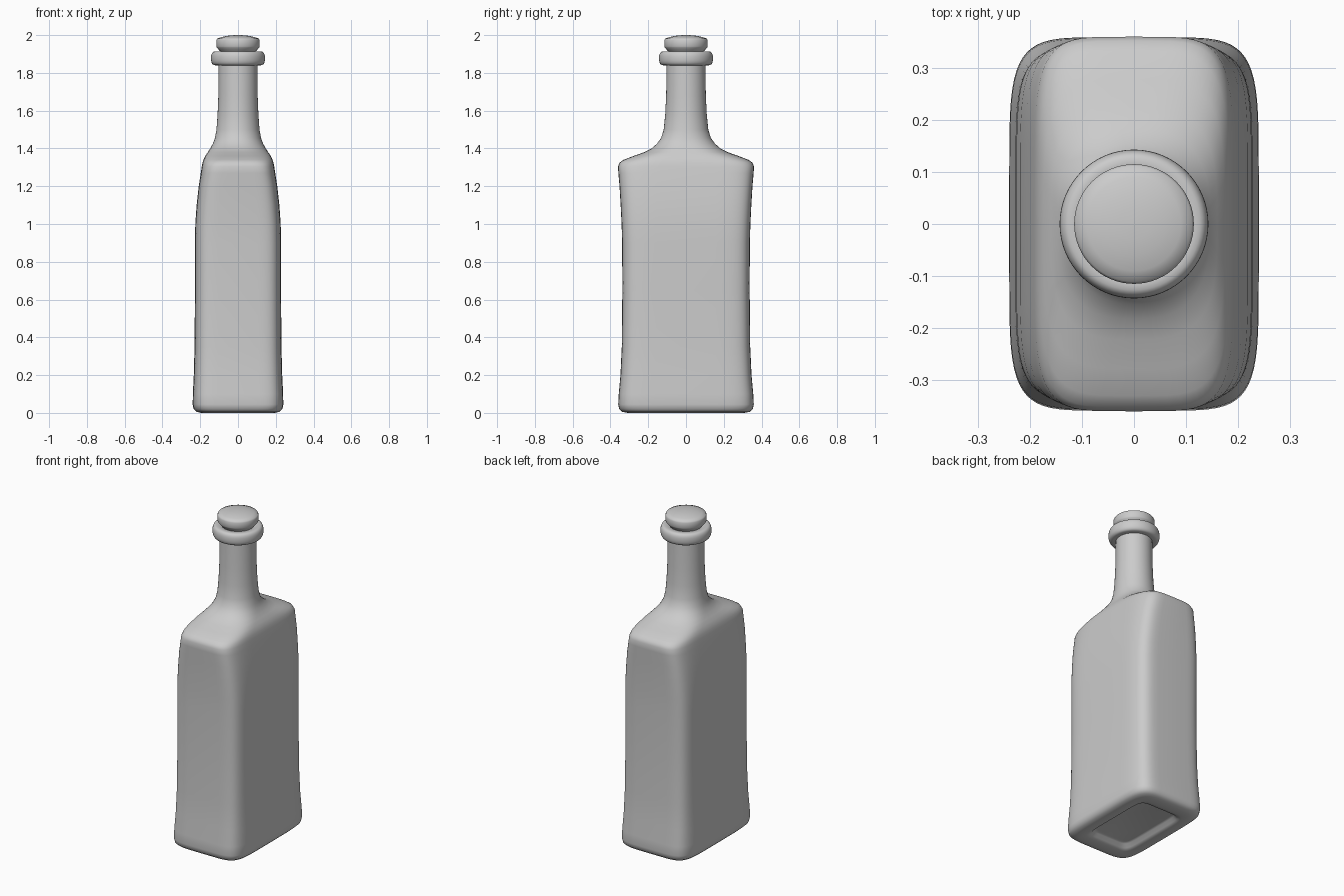
import bpy, bmesh, math

SEG = 64


def spow(v, p):
    return math.copysign(abs(v) ** p, v)


def loft(name, rows, angle=40):
    """Skin superellipse sections (z, half x, half y, exponent), capped at both ends."""
    bm = bmesh.new()
    rings = []
    for z, a, b, n in rows:
        ring = []
        for i in range(SEG):
            t = 2 * math.pi * i / SEG
            ring.append(bm.verts.new((a * spow(math.cos(t), 2 / n),
                                      b * spow(math.sin(t), 2 / n), z)))
        rings.append(ring)
    for lo, hi in zip(rings, rings[1:]):
        for i in range(SEG):
            j = (i + 1) % SEG
            bm.faces.new((lo[i], lo[j], hi[j], hi[i]))
    bm.faces.new(rings[0][::-1])
    bm.faces.new(rings[-1])
    bmesh.ops.recalc_face_normals(bm, faces=bm.faces)
    me = bpy.data.meshes.new(name)
    bm.to_mesh(me)
    bm.free()
    ob = bpy.data.objects.new(name, me)
    bpy.context.collection.objects.link(ob)
    bpy.ops.object.select_all(action='DESELECT')
    ob.select_set(True)
    bpy.context.view_layer.objects.active = ob
    bpy.ops.object.shade_smooth_by_angle(angle=math.radians(angle))
    return ob


def turned(name, profile, angle=40):
    """Round part from (radius, z) points."""
    return loft(name, [(z, r, r, 2) for r, z in profile], angle)


# Bottle: recessed base, waisted rectangular body, sloped shoulders, round neck
loft("bottle_body", [
    (0.030, 0.115, 0.205, 8), (0.026, 0.130, 0.222, 8), (0.008, 0.142, 0.235, 8),
    (0.001, 0.160, 0.262, 7), (0.000, 0.195, 0.310, 6), (0.006, 0.220, 0.338, 6),
    (0.020, 0.235, 0.354, 6), (0.045, 0.240, 0.359, 6), (0.100, 0.239, 0.356, 6),
    (0.200, 0.234, 0.347, 6), (0.350, 0.230, 0.340, 6), (0.650, 0.228, 0.337, 6),
    (0.900, 0.228, 0.338, 6), (1.000, 0.226, 0.341, 6), (1.100, 0.219, 0.346, 5.8),
    (1.200, 0.208, 0.352, 5.6), (1.270, 0.197, 0.358, 5.2), (1.305, 0.192, 0.360, 5),
    (1.325, 0.188, 0.352, 4.6), (1.340, 0.183, 0.330, 4.3), (1.360, 0.174, 0.278, 3.8),
    (1.380, 0.160, 0.222, 3.2), (1.400, 0.147, 0.182, 2.7), (1.425, 0.133, 0.154, 2.3),
    (1.455, 0.122, 0.132, 2.1), (1.500, 0.114, 0.118, 2), (1.580, 0.108, 0.110, 2),
    (1.680, 0.104, 0.105, 2), (1.860, 0.102, 0.102, 2),
], 60)

# Rounded collar around the mouth
turned("neck_collar", [(0.095, 1.840)] + [
    (0.118 + 0.025 * spow(math.cos(t), 0.75), 1.877 + 0.037 * spow(math.sin(t), 0.85))
    for t in [math.radians(-90 + 15 * k) for k in range(13)]
] + [(0.095, 1.912), (0.085, 1.904)], 50)

# Stopper with tapered underside and domed top
turned("stopper", [
    (0.080, 1.880), (0.094, 1.915), (0.099, 1.919), (0.112, 1.934), (0.115, 1.940),
    (0.115, 1.973), (0.111, 1.981), (0.090, 1.989), (0.060, 1.996),
    (0.030, 1.999), (0.004, 2.000),
], 50)
